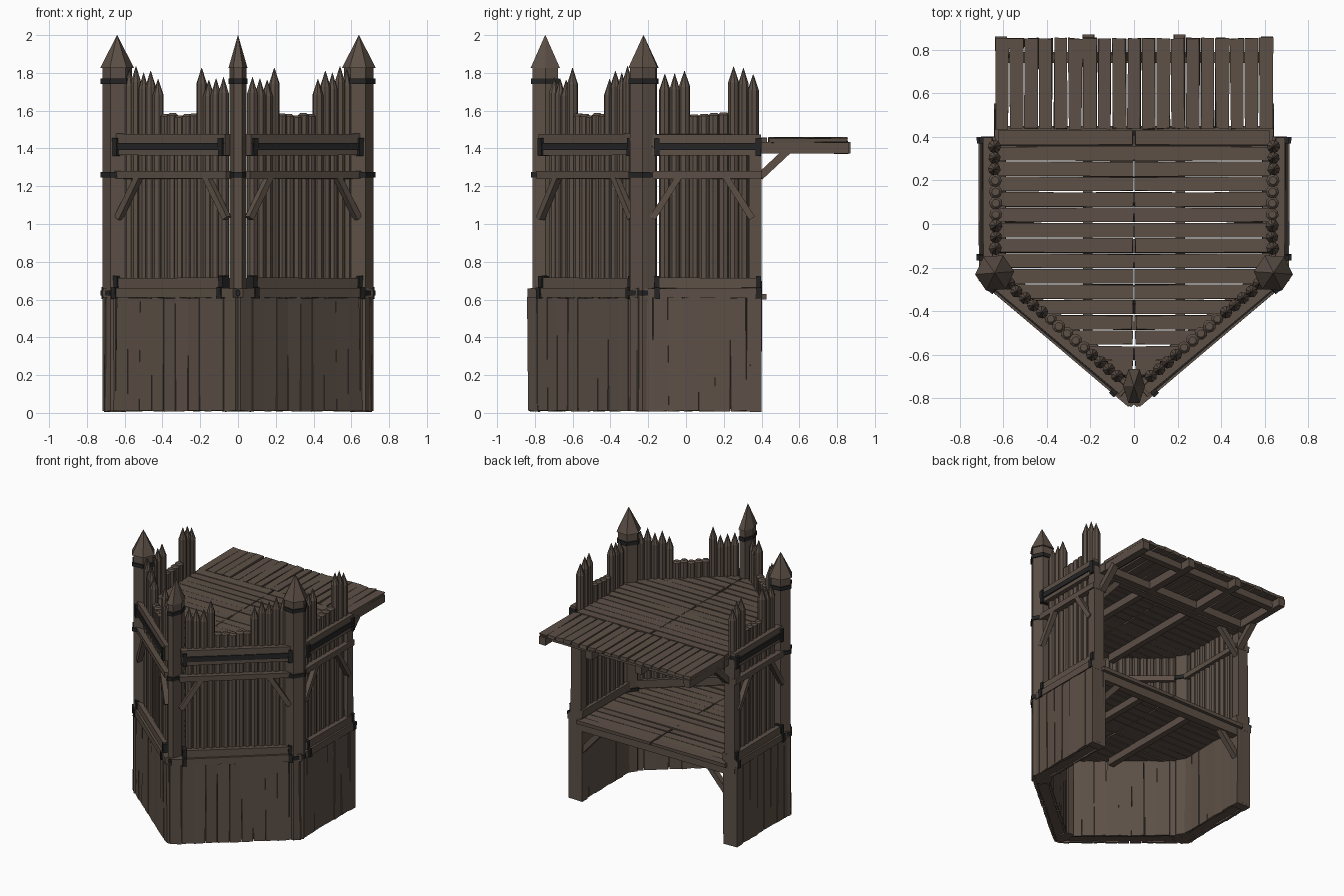
import bpy, bmesh, math, random
from mathutils import Matrix, Vector

if "Cube" in bpy.data.objects:
    bpy.data.objects.remove(bpy.data.objects["Cube"])

random.seed(7)
T, D = Matrix.Translation, Matrix.Diagonal


def material(name, col):
    m = bpy.data.materials.new(name)
    m.diffuse_color = (*col, 1)
    m.use_nodes = True
    m.node_tree.nodes["Principled BSDF"].inputs["Base Color"].default_value = m.diffuse_color
    return m


WOOD = material("weathered wood", (0.108, 0.080, 0.062))
IRON = material("dark iron", (0.018, 0.018, 0.019))


def frame(p, t, n):
    """Wall frame: s runs along the wall, o points outward, z is up."""
    return Matrix(((t[0], n[0], 0, p[0]), (t[1], n[1], 0, p[1]), (0, 0, 1, 0), (0, 0, 0, 1)))


WORLD = Matrix.Identity(4)
SIDE = frame((0.65, -0.228), (0, 1), (1, 0))
FRONT = frame((0, -0.778), (0.764, 0.646), (0.646, -0.764))
SIDE_LEN, FRONT_LEN = 0.628, 0.851
WALLS = ((SIDE, SIDE_LEN), (FRONT, FRONT_LEN))


def block(bm, F, s, o, z, jit=0.0):
    c = Vector(((s[0] + s[1]) / 2, (o[0] + o[1]) / 2, (z[0] + z[1]) / 2))
    d = (s[1] - s[0], o[1] - o[0], z[1] - z[0], 1)
    vs = bmesh.ops.create_cube(bm, size=1, matrix=F @ T(c) @ D(d))["verts"]
    for v in vs:
        v.co += Vector([random.uniform(-jit, jit) for _ in range(3)])


def strut(bm, F, a, b, w, h):
    a, b = F @ Vector(a), F @ Vector(b)
    q = (b - a).to_track_quat('Z', 'Y').to_matrix().to_4x4()
    bmesh.ops.create_cube(bm, size=1, matrix=T((a + b) / 2) @ q @ D((w, h, (b - a).length, 1)))


def cone(bm, M, r1, r2, z0, z1, seg):
    bmesh.ops.create_cone(bm, cap_ends=True, segments=seg, radius1=r1, radius2=r2, depth=z1 - z0,
                          matrix=M @ T((0, 0, (z0 + z1) / 2)))


def finish(name, bm, mat, mirror=True):
    bmesh.ops.recalc_face_normals(bm, faces=bm.faces)
    me = bpy.data.meshes.new(name)
    bm.to_mesh(me)
    bm.free()
    me.materials.append(mat)
    ob = bpy.data.objects.new(name, me)
    bpy.context.collection.objects.link(ob)
    if mirror:
        mod = ob.modifiers.new("mirror", 'MIRROR')
        mod.use_mirror_merge = False


# Lower wall: solid core with uneven planks on both faces, end piers
bm = bmesh.new()
for F, L in WALLS:
    block(bm, F, (0, L), (-0.04, 0.04), (0.02, 0.6))
    for o, s0, s1 in (((0.036, 0.056), -0.03, L + 0.03), ((-0.052, -0.036), 0.05, L - 0.02)):
        if F is SIDE:
            s1 = L
        n = round((s1 - s0) / 0.085)
        w = (s1 - s0) / n
        for i in range(n):
            block(bm, F, (s0 + i * w + 0.001, s0 + (i + 1) * w - 0.001), o, (0.01, 0.61), 0.004)
block(bm, SIDE, (SIDE_LEN - 0.06, SIDE_LEN), (-0.055, 0.06), (0.005, 0.62), 0.002)
finish("lower_wall_planks", bm, WOOD)

# Palisade logs with sharpened tips and a low crenel in each wall
bm = bmesh.new()
for F, start, end, gap in ((SIDE, 0.09, 0.61, (0.228, 0.478)), (FRONT, 0.085, 0.79, (0.288, 0.524))):
    n = round((end - start) / 0.052)
    for i in range(n):
        s = start + (i + 0.5) * (end - start) / n
        low = gap[0] < s < gap[1]
        top = random.uniform(1.575, 1.59) if low else random.uniform(1.76, 1.84)
        tip = 0.012 if low else 0.085
        r = random.uniform(0.028, 0.031)
        M = F @ T((s, -0.012 + random.uniform(-0.004, 0.004), 0)) @ Matrix.Rotation(random.random(), 4, 'Z')
        cone(bm, M, r, r, 0.6, top - tip, 8)
        cone(bm, M, r, r * 0.6 if low else 0.001, top - tip, top, 8)
finish("palisade_logs", bm, WOOD)

# Corner posts with pointed caps, the front one narrow
CORNER = T((0.64, -0.225, 0)) @ Matrix.Rotation(0.45, 4, 'Z')
TIP = T((0, -0.745, 0)) @ D((0.56, 1, 1, 1)) @ Matrix.Rotation(math.pi / 2, 4, 'Z')
for name, M, mirror in (("corner_post", CORNER, True), ("front_post", TIP, False)):
    bm = bmesh.new()
    cone(bm, M, 0.078, 0.078, 0.01, 1.83, 6)
    cone(bm, M, 0.09, 0.001, 1.825, 2.0, 6)
    finish(name, bm, WOOD, mirror)
    bm = bmesh.new()
    for z in (0.635, 1.26, 1.755):
        cone(bm, M, 0.088, 0.088, z - 0.014, z + 0.014, 6)
    finish(name + "_iron_bands", bm, IRON, mirror)

# Rails, sills and diagonal braces on the walls
rails, braces, iron = bmesh.new(), bmesh.new(), bmesh.new()
for F, L in WALLS:
    e = L if F is SIDE else L - 0.03
    block(rails, F, (-0.02, L + (0.03 if F is FRONT else 0)), (-0.03, 0.065), (0.61, 0.66), 0.003)
    block(rails, F, (0.06, e - 0.02), (-0.02, 0.048), (0.66, 0.715), 0.003)
    block(rails, F, (0.05, e), (0.0, 0.045), (1.365, 1.475), 0.003)
    block(rails, F, (0.04, e), (0.0, 0.052), (1.24, 1.28), 0.003)
    block(rails, F, (0.06, e), (-0.06, -0.03), (1.24, 1.28), 0.003)
    block(rails, F, (0.06, e), (-0.06, -0.03), (0.64, 0.70), 0.003)
    for a, b in ((0.05, 0.19), (L - 0.05, L - 0.19)):
        strut(braces, F, (a, 0.033, 1.03), (b, 0.033, 1.25), 0.036, 0.034)
    # iron strip and stepped end brackets
    block(iron, F, (0.06, e - 0.01), (0.04, 0.054), (1.392, 1.43))
    for s in (0.06, e - 0.03):
        block(iron, F, (s, s + 0.028), (0.0, 0.06), (1.36, 1.455), 0.002)
        block(iron, F, (s, s + 0.028), (0.0, 0.056), (0.655, 0.725), 0.002)
        block(iron, F, (s, s + 0.028), (0.0, 0.072), (0.605, 0.665), 0.002)
finish("wall_rails", rails, WOOD)
finish("wall_braces", braces, WOOD)
finish("iron_strips", iron, IRON)

# Rear posts, cross beams and knee braces of the open back
bm = bmesh.new()
block(bm, SIDE, (SIDE_LEN - 0.065, SIDE_LEN), (-0.045, 0.04), (0.6, 1.42), 0.002)
for z in (0.575, 1.4):
    block(bm, WORLD, (0, 0.63), (0.345, 0.40), (z - 0.035, z + 0.03))
    block(bm, WORLD, (0.19, 0.235), (-0.5, 0.38), (z - 0.025, z + 0.03))
    strut(bm, WORLD, (0.62, 0.37, z - 0.2), (0.46, 0.37, z - 0.02), 0.04, 0.04)
finish("rear_frame", bm, WOOD)

# Two plank floors trimmed to the pentagon plan
for name, z in (("lower_floor", 0.602), ("upper_floor", 1.432)):
    bm = bmesh.new()
    n, pitch = 16, 0.0705
    for i in range(n):
        y = 0.43 - (i + 1) * pitch
        hw = min(0.625, (y + pitch / 2 + 0.765) / 0.846)
        j = random.uniform(0, 0.008)
        block(bm, WORLD, (j, hw), (y + 0.003, y + pitch - 0.003), (z, z + 0.024), 0.003)
    finish(name, bm, WOOD)

# Rear platform: planks, joists, edge beam and struts
bm = bmesh.new()
for i in range(19):
    x = (i - 9) * 0.0675
    block(bm, WORLD, (x - 0.03, x + 0.03), (0.438, 0.853), (1.432, 1.456), 0.004)
finish("platform_planks", bm, WOOD, False)
bm = bmesh.new()
for x, y in ((0.21, 0.87), (0.61, 0.86)):
    block(bm, WORLD, (x - 0.026, x + 0.026), (0.36, y), (1.373, 1.433), 0.002)
block(bm, WORLD, (0, 0.63), (0.74, 0.79), (1.38, 1.432))
block(bm, WORLD, (0, 0.64), (0.40, 0.45), (1.375, 1.432))
strut(bm, WORLD, (0.62, 0.39, 1.25), (0.62, 0.54, 1.39), 0.045, 0.04)
finish("platform_frame", bm, WOOD)
